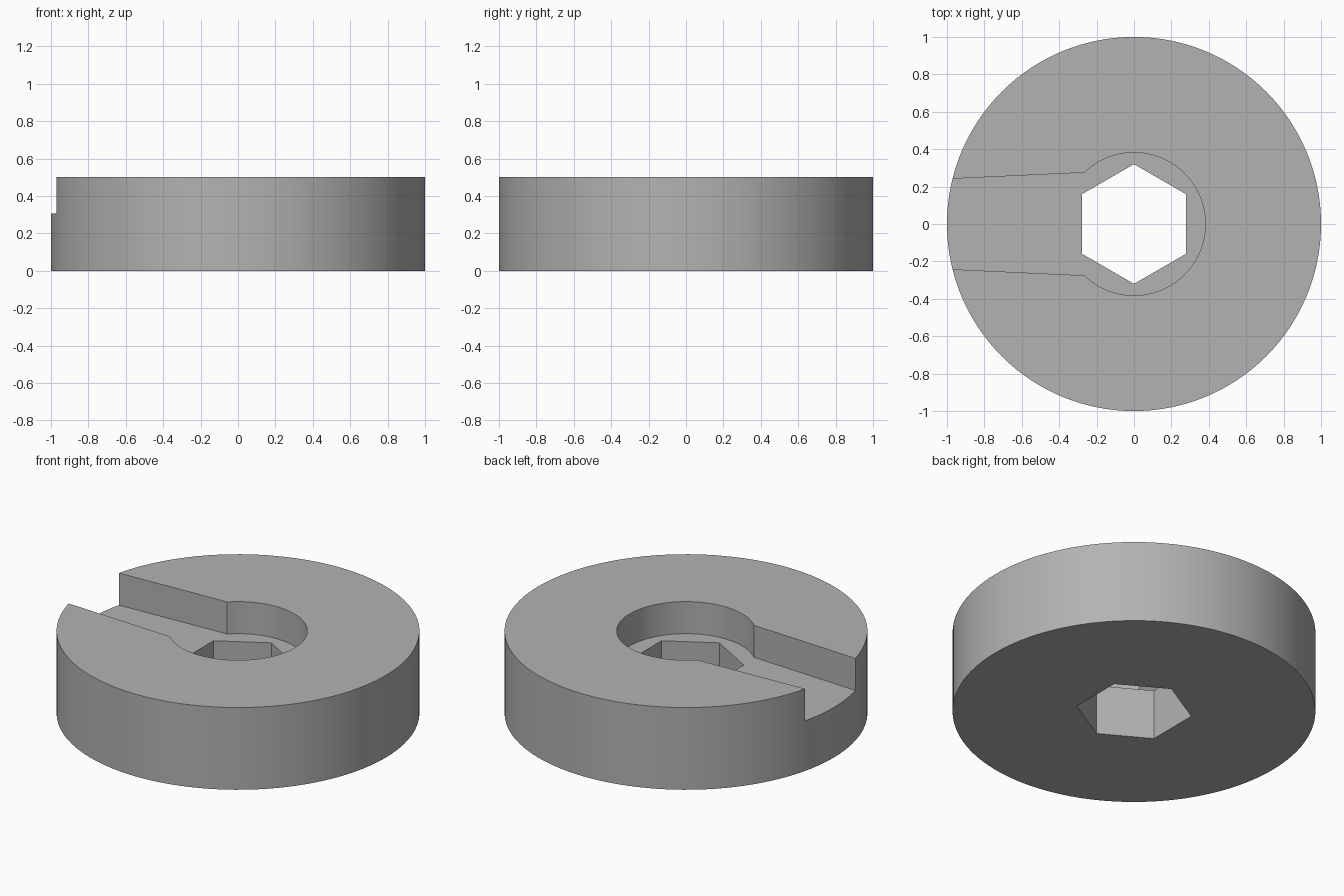
import bpy
import bmesh
from math import cos, sin, pi, atan2, hypot, radians

if "Cube" in bpy.data.objects:
    bpy.data.objects.remove(bpy.data.objects["Cube"], do_unlink=True)

HEIGHT, FLOOR = 0.5, 0.305


def arc(radius, start, end, steps):
    """Points along an arc, both ends included."""
    angles = [start + (end - start) * i / steps for i in range(steps + 1)]
    return [(radius * cos(a), radius * sin(a)) for a in angles]


def prism(name, outline, bottom, top):
    """Extrude a closed outline upward."""
    bm = bmesh.new()
    face = bm.faces.new([bm.verts.new((x, y, bottom)) for x, y in outline])
    extruded = bmesh.ops.extrude_face_region(bm, geom=[face])["geom"]
    verts = [v for v in extruded if isinstance(v, bmesh.types.BMVert)]
    bmesh.ops.translate(bm, verts=verts, vec=(0, 0, top - bottom))
    bmesh.ops.recalc_face_normals(bm, faces=bm.faces)
    mesh = bpy.data.meshes.new(name)
    bm.to_mesh(mesh)
    bm.free()
    obj = bpy.data.objects.new(name, mesh)
    bpy.context.collection.objects.link(obj)
    return obj


# Plain grey material
grey = bpy.data.materials.new("grey")
grey.use_nodes = True
colour = (0.45, 0.45, 0.45, 1)
grey.diffuse_color = colour
grey.node_tree.nodes["Principled BSDF"].inputs["Base Color"].default_value = colour

# Thick round disc
disc = prism("slotted_disc", arc(1, 0, 2 * pi, 128)[:-1], 0, HEIGHT)
disc.data.materials.append(grey)

# Keyhole recess: round counterbore with a tapering slot out to the left rim
neck_x, neck_y = -0.265, 0.275
neck = atan2(neck_y, neck_x)
keyhole = arc(hypot(neck_x, neck_y), -neck, neck, 64)
keyhole += [(-1.1, 0.236), (-1.1, -0.236)]

# Hexagonal through hole, corners toward front and back
hexagon = arc(0.32, pi / 2, 5 * pi / 2, 6)[:-1]

cutters = [
    prism("keyhole_cutter", keyhole, FLOOR, HEIGHT + 0.1),
    prism("hexagon_cutter", hexagon, -0.1, HEIGHT + 0.1),
]

# Cut both shapes from the disc, then discard the cutters
bpy.context.view_layer.objects.active = disc
for cutter in cutters:
    cutter.hide_render = True
    cutter.data.materials.append(grey)
    cut = disc.modifiers.new("cut", "BOOLEAN")
    cut.object = cutter
    cut.operation = "DIFFERENCE"
    cut.solver = "EXACT"
    bpy.ops.object.modifier_apply(modifier=cut.name)
    bpy.data.objects.remove(cutter, do_unlink=True)

# Smooth round walls with crisp edges
for obj in bpy.context.selected_objects:
    obj.select_set(False)
disc.select_set(True)
bpy.ops.object.shade_smooth_by_angle(angle=radians(25))
